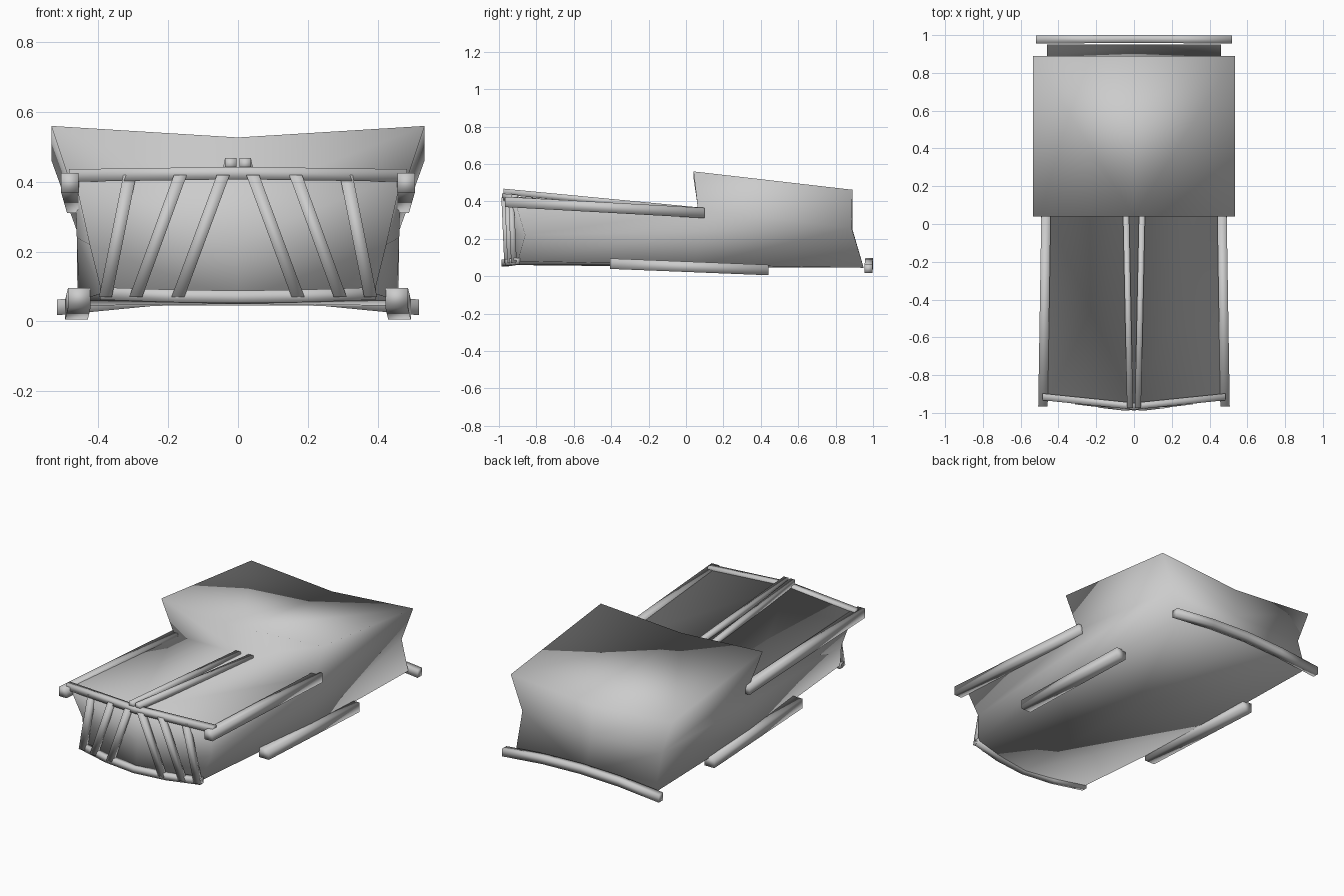
import bpy
from mathutils import Vector

if "Cube" in bpy.data.objects:
    bpy.data.objects.remove(bpy.data.objects["Cube"])


def make(name, verts, faces):
    me = bpy.data.meshes.new(name)
    me.from_pydata([tuple(v) for v in verts], [], faces)
    me.update()
    ob = bpy.data.objects.new(name, me)
    bpy.context.collection.objects.link(ob)
    # consistent outward normals and smooth shading
    bpy.context.view_layer.objects.active = ob
    ob.select_set(True)
    bpy.ops.object.mode_set(mode='EDIT')
    bpy.ops.mesh.select_all(action='SELECT')
    bpy.ops.mesh.normals_make_consistent(inside=False)
    bpy.ops.object.mode_set(mode='OBJECT')
    bpy.ops.object.shade_smooth()
    ob.select_set(False)
    return ob


def beam(name, path, w, h, side=(1, 0, 0), up=(0, 0, 1)):
    """Four-sided bar swept along a path; w along side, h along up."""
    s, u = Vector(side) * w / 2, Vector(up) * h / 2
    verts, faces = [], []
    for p in path:
        p = Vector(p)
        verts += [p - s - u, p + s - u, p + s + u, p - s + u]
    for i in range(len(path) - 1):
        a = i * 4
        for k in range(4):
            n = (k + 1) % 4
            faces.append((a + k, a + n, a + 4 + n, a + 4 + k))
    e = len(verts) - 4
    faces += [(3, 2, 1, 0), (e, e + 1, e + 2, e + 3)]
    return make(name, verts, faces)


# main body: right half as named points, mirrored into a closed smooth shell
P = {
    'fb': (0, -.965, .06), 'fe': (.39, -.90, .08), 'fm': (.425, -.86, .22),
    'ft': (.47, -.92, .42), 'fc': (0, -.965, .43), 'fx': (0, -.945, .23),
    'bb': (0, 0, .05), 'be': (.455, .05, .06), 'bm': (.462, .06, .24),
    'bt': (.465, .065, .35), 'bc': (0, .065, .355),
    'rt': (.535, .04, .56), 'rc': (0, .04, .527),
    'cb': (0, .95, .045), 'ce': (.46, .95, .045), 'cm': (.462, .885, .26),
    'ct': (.535, .89, .462), 'cc': (0, .89, .42), 'cx': (0, .89, .25),
}
HALF = ["fb fe fm fx", "fx fm ft fc",            # front
        "fc ft bt bc", "bc bt rt rc",            # hood, step
        "rc rt ct cc",                           # roof
        "fe be bm fm", "fm bm bt ft",            # front sides
        "be ce cm bm", "bm cm bt", "bt cm ct rt",  # rear sides
        "fb bb be fe", "bb cb ce be",            # underside
        "cb cx cm ce", "cx cc ct cm"]            # back
verts, index, faces = [], {}, []
for sgn in (1, -1):
    for k, p in P.items():
        if p[0] == 0 and sgn == -1:
            index[k, -1] = index[k, 1]
        else:
            index[k, sgn] = len(verts)
            verts.append((p[0] * sgn, p[1], p[2]))
    faces += [tuple(index[k, sgn] for k in f.split()) for f in HALF]
make("body_shell", verts, faces)

# bars that repeat on both sides
for sgn, tag in ((1, "right"), (-1, "left")):
    beam("upper_rail_" + tag, [(sgn * .482, -.967, .397), (sgn * .465, .10, .338)],
         .05, .055)
    beam("lower_rail_" + tag, [(sgn * .455, -.405, .067), (sgn * .463, .44, .033)],
         .065, .056)
    beam("hood_strip_" + tag, [(sgn * .021, -.975, .452), (sgn * .043, .09, .35)],
         .032, .032)
    # slanted grille slats
    for i, (xt, xb, y) in enumerate(((.31, .38, -.935), (.165, .293, -.955),
                                     (.042, .172, -.972))):
        beam(f"grille_slat_{tag}_{i + 1}",
             [(sgn * xt, y, .42), (sgn * xb, y + .015, .07)],
             .037, .03, up=(0, 1, 0))

# grille frame
beam("grille_top_bar", [(-.485, -.915, .418), (0, -.965, .425), (.485, -.915, .418)],
     .036, .036, side=(0, 1, 0))
beam("grille_bottom_bar", [(-.395, -.905, .08), (-.2, -.95, .073), (0, -.97, .07),
                           (.2, -.95, .073), (.395, -.905, .08)],
     .034, .036, side=(0, 1, 0))

# rear bumper
beam("rear_bumper", [(-.518, .976, .04), (-.25, .978, .066), (0, .98, .075),
                     (.25, .978, .066), (.518, .976, .04)],
     .042, .045, side=(0, 1, 0))
